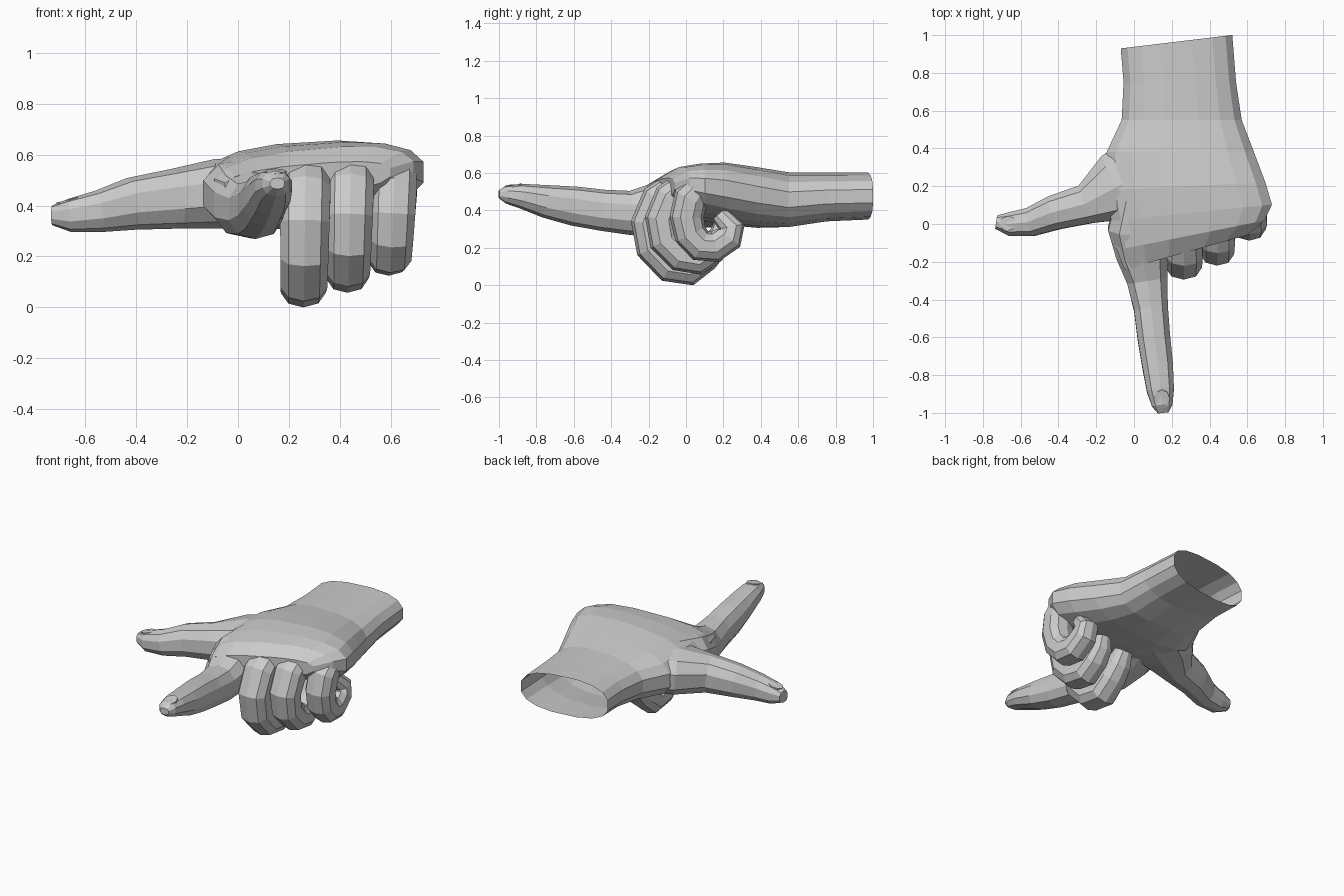
import bpy, bmesh, math
from mathutils import Vector

if "Cube" in bpy.data.objects:
    bpy.data.objects.remove(bpy.data.objects["Cube"])


def ring(c, side, up, a, b, p=0.85, n=10):
    """Squarish oval around c."""
    pts = []
    for i in range(n):
        t = 2 * math.pi * (i + 0.5) / n
        u, v = math.cos(t), math.sin(t)
        u = math.copysign(abs(u) ** p, u)
        v = math.copysign(abs(v) ** p, v)
        pts.append(c + side * (a * u) + up * (b * v))
    return pts


def skin(name, rings):
    """Closed loft through a list of rings."""
    bm = bmesh.new()
    loops = [[bm.verts.new(p) for p in r] for r in rings]
    for r, s in zip(loops, loops[1:]):
        for i in range(len(r)):
            j = (i + 1) % len(r)
            bm.faces.new((r[i], r[j], s[j], s[i]))
    bm.faces.new(loops[0])
    bm.faces.new(loops[-1])
    bmesh.ops.recalc_face_normals(bm, faces=bm.faces)
    me = bpy.data.meshes.new(name)
    bm.to_mesh(me)
    bm.free()
    ob = bpy.data.objects.new(name, me)
    bpy.context.collection.objects.link(ob)
    return ob


def finger(name, stations, ref):
    """Loft along a path of (x, y, z, half width, half depth)."""
    pts = [Vector(s[:3]) for s in stations]
    rings = []
    for i, s in enumerate(stations):
        before = (pts[i] - pts[max(i - 1, 0)]).normalized()
        after = (pts[min(i + 1, len(pts) - 1)] - pts[i]).normalized()
        t = (before + after).normalized()
        side = (ref - t * ref.dot(t)).normalized()
        rings.append(ring(pts[i], side, side.cross(t), s[3], s[4]))
    return skin(name, rings)


def soften(stations, k=0.27):
    """Replace each bend with two stations so knuckles look rounded."""
    def mix(a, b):
        return tuple(u + (v - u) * k for u, v in zip(a, b))
    out = [stations[0]]
    for a, b, c in zip(stations, stations[1:], stations[2:]):
        out += [mix(b, a), mix(b, c)]
    return out + [stations[-1]]


X, Y, Z = Vector((1, 0, 0)), Vector((0, 1, 0)), Vector((0, 0, 1))

# Wrist, palm and back of hand: y, x range, z range, slant in y, tilt in z
palm = [
    (0.965, -0.07, 0.52, 0.36, 0.61, 0.12, 0),
    (0.75, -0.055, 0.54, 0.35, 0.61, 0.0, 0),
    (0.55, -0.065, 0.57, 0.32, 0.612, 0.0, 0),
    (0.38, -0.145, 0.635, 0.32, 0.635, 0.0, 0.04),
    (0.20, -0.15, 0.695, 0.34, 0.657, 0.05, 0.06),
    (0.06, -0.12, 0.73, 0.37, 0.65, 0.1, 0.07),
    (-0.06, -0.09, 0.69, 0.40, 0.63, 0.2, 0.09),
    (-0.15, -0.05, 0.60, 0.45, 0.57, 0.28, 0.09),
]
hand = skin("hand", [
    ring(Vector(((x0 + x1) / 2, y, (z0 + z1) / 2)), Vector((1, k, t)), Z,
         (x1 - x0) / 2 / 0.984, (z1 - z0) / 2 / 0.984, 0.78, 16)
    for y, x0, x1, z0, z1, k, t in palm])

# Pointing finger
parts = [finger("index_finger", [
    (0.06, 0.13, 0.49, 0.16, 0.13),
    (0.04, -0.03, 0.455, 0.185, 0.14),
    (0.045, -0.16, 0.415, 0.145, 0.138),
    (0.07, -0.3, 0.395, 0.112, 0.118),
    (0.09, -0.45, 0.41, 0.094, 0.11),
    (0.105, -0.6, 0.432, 0.09, 0.105),
    (0.125, -0.75, 0.457, 0.085, 0.088),
    (0.14, -0.88, 0.485, 0.075, 0.066),
    (0.15, -0.96, 0.495, 0.057, 0.05),
    (0.155, -1.0, 0.495, 0.03, 0.022)], X)]

# Outstretched thumb
parts.append(finger("thumb", [
    (0.15, 0.32, 0.47, 0.22, 0.13),
    (-0.08, 0.195, 0.455, 0.195, 0.137),
    (-0.25, 0.105, 0.435, 0.11, 0.118),
    (-0.42, 0.06, 0.415, 0.095, 0.103),
    (-0.55, 0.01, 0.385, 0.079, 0.082),
    (-0.66, 0.0, 0.37, 0.066, 0.066),
    (-0.73, 0.01, 0.37, 0.037, 0.039)], Y))

# Curled fingers: knuckle x, fingertip x, thickness, (y, z) path
curled = {
    "middle_finger": (0.27, 0.25, 0.1, [(0.1, 0.51), (-0.11, 0.53), (-0.225, 0.27),
                      (-0.03, 0.06), (0.14, 0.2), (0.2, 0.3)]),
    "ring_finger": (0.45, 0.42, 0.093, [(0.12, 0.52), (-0.05, 0.54), (-0.155, 0.3),
                    (0.02, 0.12), (0.18, 0.23), (0.2, 0.33)]),
    "little_finger": (0.628, 0.575, 0.09, [(0.17, 0.52), (0.04, 0.53), (-0.01, 0.32),
                      (0.11, 0.185), (0.27, 0.29), (0.18, 0.39)]),
}
scale = [0.6, 1.05, 1.0, 0.95, 0.85, 0.55]
for name, (xa, xb, r, path) in curled.items():
    parts.append(finger(name, soften([
        (xa + (xb - xa) * i / 5, y, z, r * scale[i], r * scale[i])
        for i, (y, z) in enumerate(path)]), X))

# Fuse every finger into the hand
bpy.context.view_layer.objects.active = hand
for part in parts:
    mod = hand.modifiers.new(part.name, 'BOOLEAN')
    mod.operation = 'UNION'
    mod.solver = 'EXACT'
    mod.use_self = True
    mod.object = part
    bpy.ops.object.modifier_apply(modifier=mod.name)
    bpy.data.objects.remove(part)

# Open the wrist end and rest the hand on the ground
bm = bmesh.new()
bm.from_mesh(hand.data)
bm.normal_update()
cap = [f for f in bm.faces if f.normal.y > 0.9 and f.calc_center_median().y > 0.9]
bmesh.ops.delete(bm, geom=cap, context='FACES')
drop = min(v.co.z for v in bm.verts)
bmesh.ops.translate(bm, verts=bm.verts, vec=(0, 0, -drop))
bm.to_mesh(hand.data)
bm.free()


# Nails
def nail(name, loc, rot, size):
    bpy.ops.mesh.primitive_cylinder_add(vertices=8, radius=1, depth=2, location=loc, rotation=rot)
    ob = bpy.context.object
    ob.name = name
    ob.scale = size


nail("index_nail", (0.148, -0.925, 0.537 - drop), (0.2, 0, 0), (0.042, 0.05, 0.007))
nail("thumb_nail", (-0.665, 0.004, 0.425 - drop), (0, -0.25, 0), (0.05, 0.038, 0.007))
